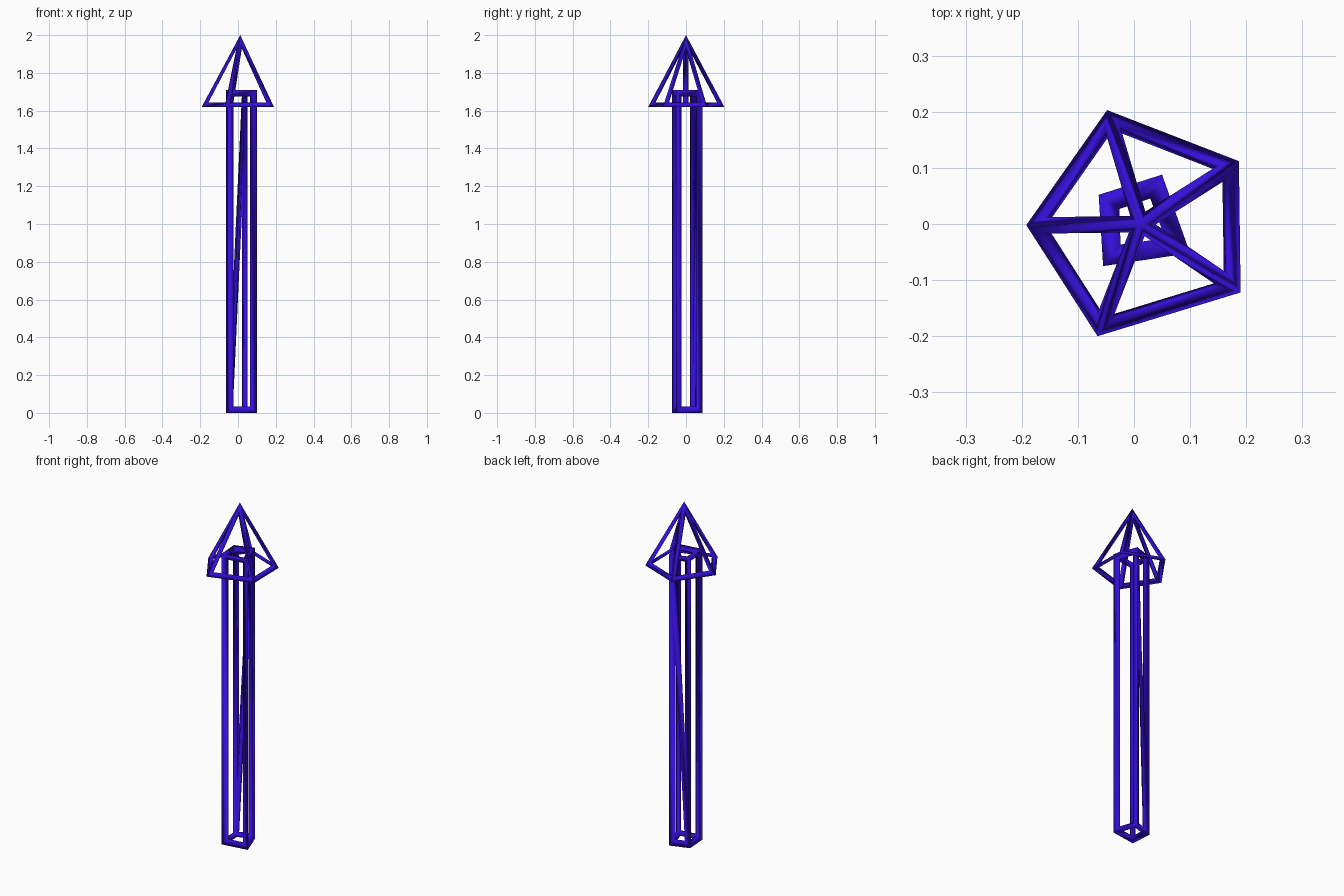
import bpy
import bmesh

if "Cube" in bpy.data.objects:
    bpy.data.objects.remove(bpy.data.objects["Cube"])

blue = bpy.data.materials.new("deep_blue")
blue.diffuse_color = (0.035, 0.005, 0.7, 1)
blue.use_nodes = True
blue.node_tree.nodes["Principled BSDF"].inputs["Base Color"].default_value = blue.diffuse_color


def wire_frame(name, bm, thickness):
    """Turn a closed low-poly body into a frame of struts along its edges."""
    bmesh.ops.recalc_face_normals(bm, faces=bm.faces)
    for f in bm.faces:
        f.smooth = True
    mesh = bpy.data.meshes.new(name)
    bm.to_mesh(mesh)
    bm.free()
    ob = bpy.data.objects.new(name, mesh)
    bpy.context.collection.objects.link(ob)
    mesh.materials.append(blue)
    mod = ob.modifiers.new("Wireframe", 'WIREFRAME')
    mod.thickness = thickness
    mod.offset = -1          # struts grow inward from the outline
    mod.use_even_offset = True
    mod.use_replace = True
    return ob


def ring(bm, points, z):
    return [bm.verts.new((x, y, z)) for x, y in points]


# Shaft: slightly skewed four-sided column, back side split by a diagonal
corners = [(-0.055, -0.075), (0.10, -0.052), (0.05, 0.088), (-0.063, 0.052)]
bm = bmesh.new()
low = ring(bm, corners, 0.0)
high = ring(bm, corners, 1.71)
bm.faces.new(low[::-1])
bm.faces.new(high)
for i in range(4):
    j = (i + 1) % 4
    if i == 2:
        bm.faces.new((low[i], low[j], high[i]))
        bm.faces.new((low[j], high[j], high[i]))
    else:
        bm.faces.new((low[i], low[j], high[j], high[i]))
wire_frame("shaft", bm, 0.043)

# Tip: irregular five-sided pyramid
corners = [(-0.192, -0.002), (-0.065, -0.20), (0.19, -0.122),
           (0.187, 0.112), (-0.048, 0.203)]
bm = bmesh.new()
base = ring(bm, corners, 1.62)
apex = bm.verts.new((0.012, 0.0, 2.0))
bm.faces.new(base[::-1])
for i in range(5):
    bm.faces.new((base[i], base[(i + 1) % 5], apex))
wire_frame("tip", bm, 0.034)
